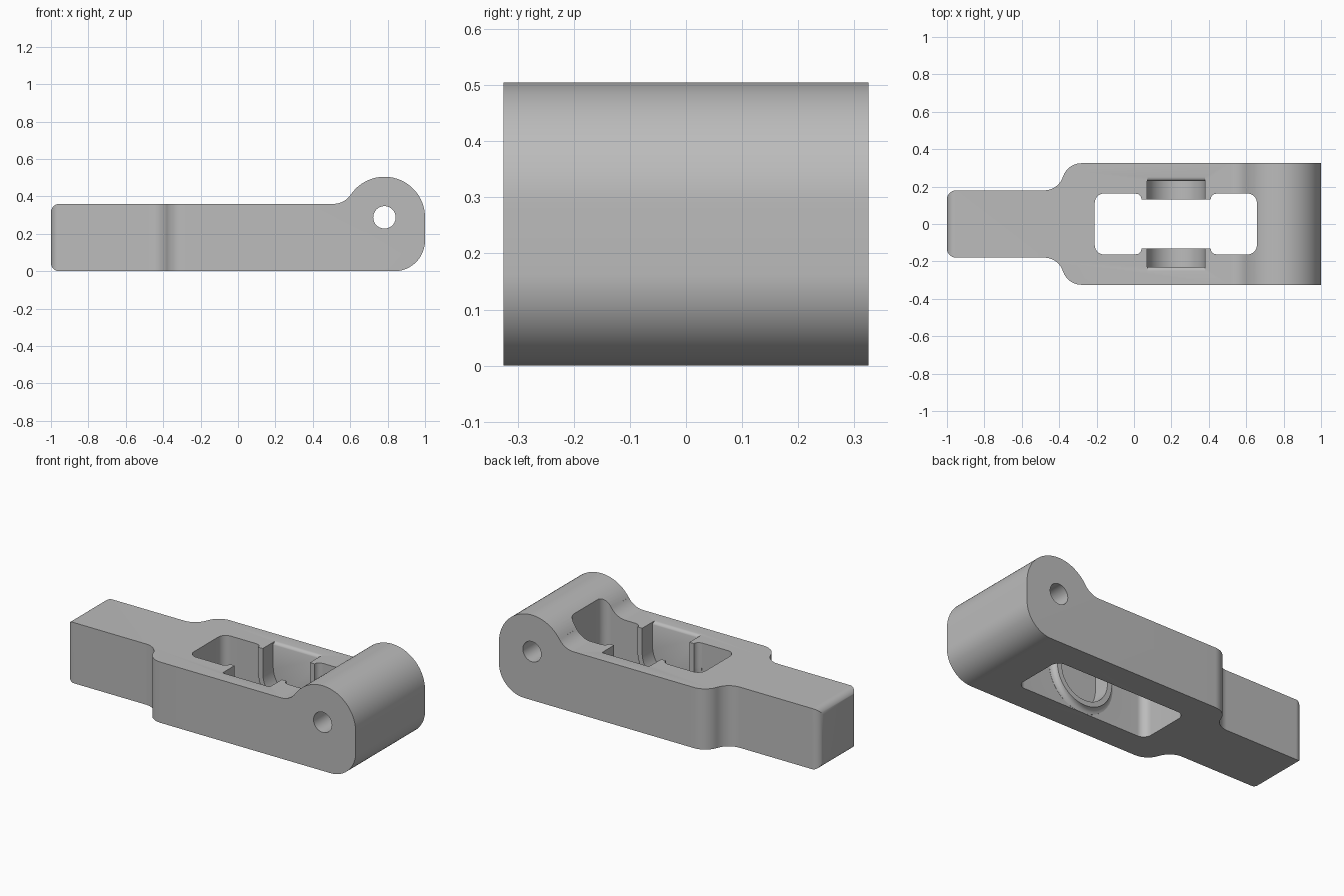
import bpy
import bmesh
from math import cos, sin, radians

cube = bpy.data.objects.get("Cube")
if cube:
    bpy.data.objects.remove(cube, do_unlink=True)

metal = bpy.data.materials.new("plain grey")
metal.use_nodes = True
GREY = (0.5, 0.5, 0.5, 1)
metal.diffuse_color = GREY
metal.node_tree.nodes["Principled BSDF"].inputs["Base Color"].default_value = GREY


def arc(cu, cv, r, start, end, steps=14):
    angles = [radians(start + (end - start) * i / steps) for i in range(steps + 1)]
    return [(cu + r * cos(a), cv + r * sin(a)) for a in angles]


def mirrored(half):
    """Close a half outline by reflecting it across the u axis."""
    return half + [(u, -v) for u, v in reversed(half)]


def loft(name, sections, axis):
    """Skin equal-length outlines, each given as (points, position along axis)."""
    place = {"X": lambda u, v, w: (w, u, v),
             "Y": lambda u, v, w: (u, w, v),
             "Z": lambda u, v, w: (u, v, w)}[axis]
    bm = bmesh.new()
    rings = [[bm.verts.new(place(u, v, w)) for u, v in pts] for pts, w in sections]
    for a, b in zip(rings, rings[1:]):
        for i in range(len(a)):
            j = (i + 1) % len(a)
            bm.faces.new((a[i], a[j], b[j], b[i]))
    bm.faces.new(rings[0])
    bm.faces.new(rings[-1])
    bmesh.ops.recalc_face_normals(bm, faces=bm.faces)
    mesh = bpy.data.meshes.new(name)
    bm.to_mesh(mesh)
    bm.free()
    mesh.materials.append(metal)
    obj = bpy.data.objects.new(name, mesh)
    bpy.context.collection.objects.link(obj)
    return obj


def prism(name, pts, axis, low, high):
    return loft(name, [(pts, low), (pts, high)], axis)


def combine(target, tool, operation):
    mod = target.modifiers.new(operation.lower(), "BOOLEAN")
    mod.operation = operation
    mod.solver = "EXACT"
    mod.object = tool
    with bpy.context.temp_override(object=target, active_object=target):
        bpy.ops.object.modifier_apply(modifier=mod.name)
    bpy.data.objects.remove(tool, do_unlink=True)


# Body: plan outline with a narrow tongue, trimmed by the side profile
plan = mirrored(arc(-0.9505, 0.13, 0.05, 180, 90)
                + arc(-0.48, 0.285, 0.105, 270, 342)
                + arc(-0.28, 0.22, 0.105, 162, 90)
                + [(1.1, 0.325)])
side = (arc(-0.955, 0.045, 0.045, 180, 270)
        + arc(0.835, 0.165, 0.165, 270, 360, 20)
        + arc(0.783, 0.288, 0.217, 0, 146, 32)
        + arc(0.51, 0.472, 0.112, -34, -90)
        + arc(-0.955, 0.315, 0.045, 90, 180))
body = prism("lever_body", plan, "Z", -0.2, 0.8)
combine(body, prism("side_profile", side, "Y", -0.6, 0.6), "INTERSECT")

# Pivot hole through the raised barrel
hole = arc(0.783, 0.288, 0.06, 0, 360, 40)[:-1]
combine(body, prism("pivot_hole", hole, "Y", -0.6, 0.6), "DIFFERENCE")

# Pocket, leaving a flared U-shaped seat on each inner wall
SEAT_X, SEAT_Z = 0.225, 0.213


def u_shape(r, top):
    return arc(SEAT_X, SEAT_Z, r, 180, 360, 36) + [(SEAT_X + r, top), (SEAT_X - r, top)]


pocket_half = arc(-0.16, 0.113, 0.05, 180, 90) + arc(0.607, 0.113, 0.05, 90, 0)
pocket = prism("pocket", mirrored(pocket_half), "Z", -0.2, 0.6)
flare = [(0.215, 0.3), (0.215, 0.162), (0.202, 0.159), (0.193, 0.152),
         (0.187, 0.143), (0.185, 0.132)]
for sign in (1, -1):
    seat = loft("seat", [(u_shape(r, 0.7), sign * y) for r, y in flare], "Y")
    combine(pocket, seat, "DIFFERENCE")
combine(body, pocket, "DIFFERENCE")

# Open-topped slot across both seats, with a rounded outer lip
combine(body, prism("seat_slot", u_shape(0.155, 0.6), "Y", -0.23, 0.23), "DIFFERENCE")
lip = [(0.2, 0.3)] + arc(0.251, 0.338, 0.022, 180, 90, 6) + [(0.251, 0.6)]
lip += [(-y, z) for y, z in reversed(lip)]
combine(body, prism("slot_lip", lip, "X", 0.071, 0.379), "DIFFERENCE")

# Smooth curves, crisp edges
bpy.ops.object.select_all(action="DESELECT")
body.select_set(True)
bpy.context.view_layer.objects.active = body
bpy.ops.object.shade_smooth_by_angle(angle=radians(30))
